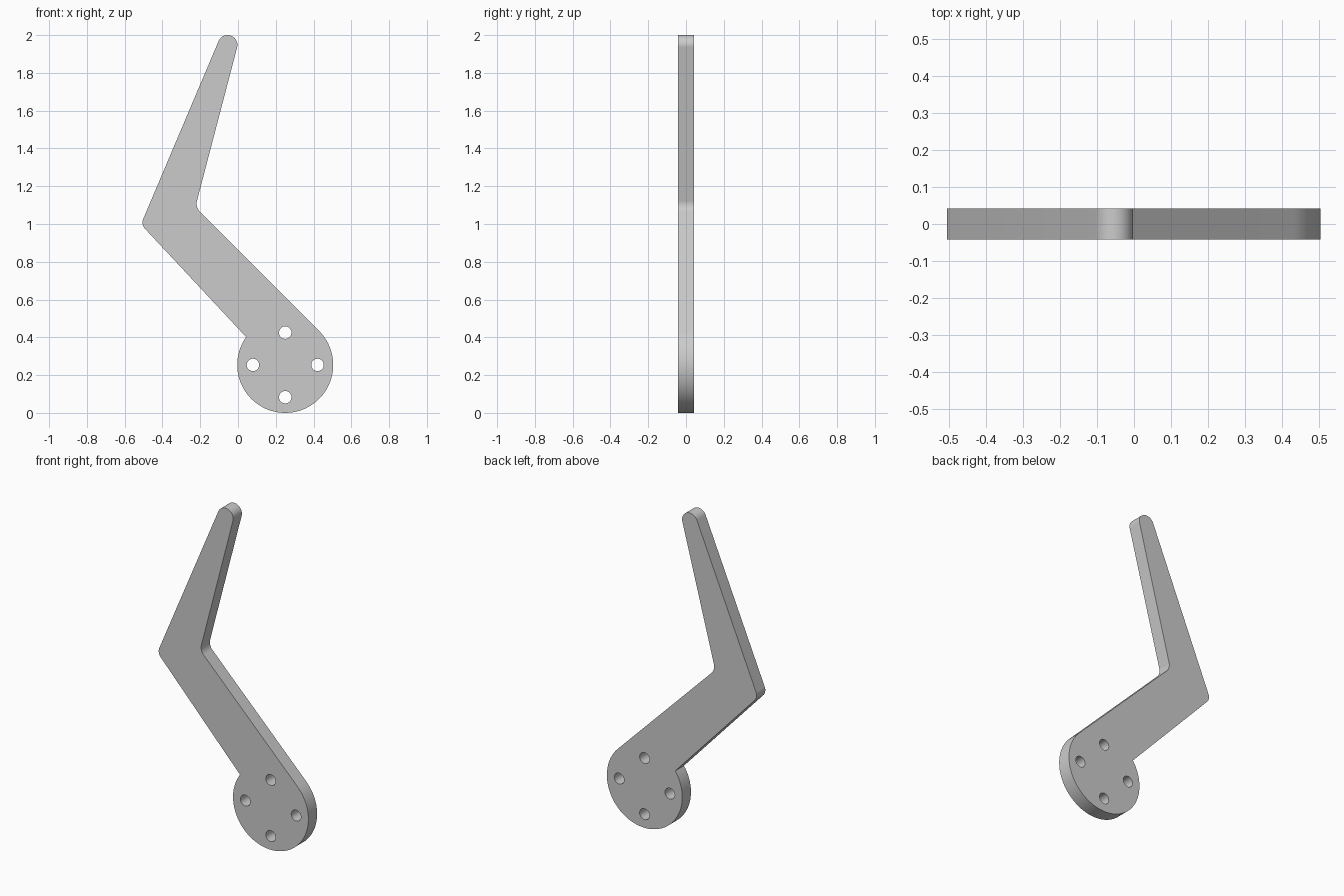
import bpy
import bmesh
from math import cos, sin, tan, radians
from mathutils import Matrix, Vector

cube = bpy.data.objects.get("Cube")
if cube:
    bpy.data.objects.remove(cube, do_unlink=True)

HALF_THICKNESS = 0.042
HUB = Vector((0.25, 0.254))
HUB_RADIUS = 0.254
TIP = Vector((-0.055, 1.948))
TIP_RADIUS = 0.052


def arc(center, radius, start, end, steps):
    """Points along an arc, angles in degrees."""
    angles = [radians(start + (end - start) * i / steps) for i in range(steps + 1)]
    return [center + radius * Vector((cos(a), sin(a))) for a in angles]


def fillet(before, corner, after, radius, steps=10):
    """Round the corner between two straight edges."""
    u, v = (before - corner).normalized(), (after - corner).normalized()
    half = u.angle(v) / 2
    center = corner + (u + v).normalized() * radius / sin(half)
    start = corner + u * radius / tan(half) - center
    end = corner + v * radius / tan(half) - center
    return [center + start.lerp(end, i / steps).normalized() * radius
            for i in range(steps + 1)]


def add_loop(curve, points):
    spline = curve.splines.new("POLY")
    spline.points.add(len(points) - 1)
    for target, p in zip(spline.points, points):
        target.co = (p.x, p.y, 0, 1)
    spline.use_cyclic_u = True


# Outline: round hub, bent arm, tapered rounded tip
hub_arc = arc(HUB, HUB_RADIUS, 144.5, 405, 72)
tip_arc = arc(TIP, TIP_RADIUS, -14.7, 157, 24)
inner_bend = fillet(hub_arc[-1], Vector((-0.226, 1.089)), tip_arc[0], 0.06)
outer_bend = fillet(tip_arc[-1], Vector((-0.514, 0.998)), hub_arc[0], 0.05)

curve = bpy.data.curves.new("bracket_profile", "CURVE")
curve.dimensions = "2D"
curve.fill_mode = "BOTH"
curve.extrude = HALF_THICKNESS
add_loop(curve, hub_arc + inner_bend + tip_arc + outer_bend)

# Four bolt holes around the hub
for angle in range(0, 360, 90):
    hole = HUB + 0.171 * Vector((cos(radians(angle)), sin(radians(angle))))
    add_loop(curve, arc(hole, 0.033, 0, 360, 32)[:-1])

# Turn the extruded profile into an upright solid
profile = bpy.data.objects.new("bracket_profile", curve)
bpy.context.collection.objects.link(profile)
bpy.context.view_layer.update()
evaluated = profile.evaluated_get(bpy.context.evaluated_depsgraph_get())
mesh = bpy.data.meshes.new_from_object(evaluated)
bpy.data.objects.remove(profile, do_unlink=True)

bm = bmesh.new()
bm.from_mesh(mesh)
bmesh.ops.remove_doubles(bm, verts=bm.verts, dist=0.0001)
bm.transform(Matrix.Rotation(radians(90), 4, "X"))
bmesh.ops.recalc_face_normals(bm, faces=bm.faces)
bm.to_mesh(mesh)
bm.free()

# Plain grey finish
grey = bpy.data.materials.new("light_grey_metal")
grey.use_nodes = True
color = (0.6, 0.6, 0.6, 1)
grey.diffuse_color = color
grey.node_tree.nodes["Principled BSDF"].inputs["Base Color"].default_value = color
mesh.materials.clear()
mesh.materials.append(grey)

bracket = bpy.data.objects.new("bent_arm_bracket", mesh)
bpy.context.collection.objects.link(bracket)
bpy.ops.object.select_all(action="DESELECT")
bracket.select_set(True)
bpy.context.view_layer.objects.active = bracket
bpy.ops.object.shade_smooth_by_angle(angle=radians(30))
